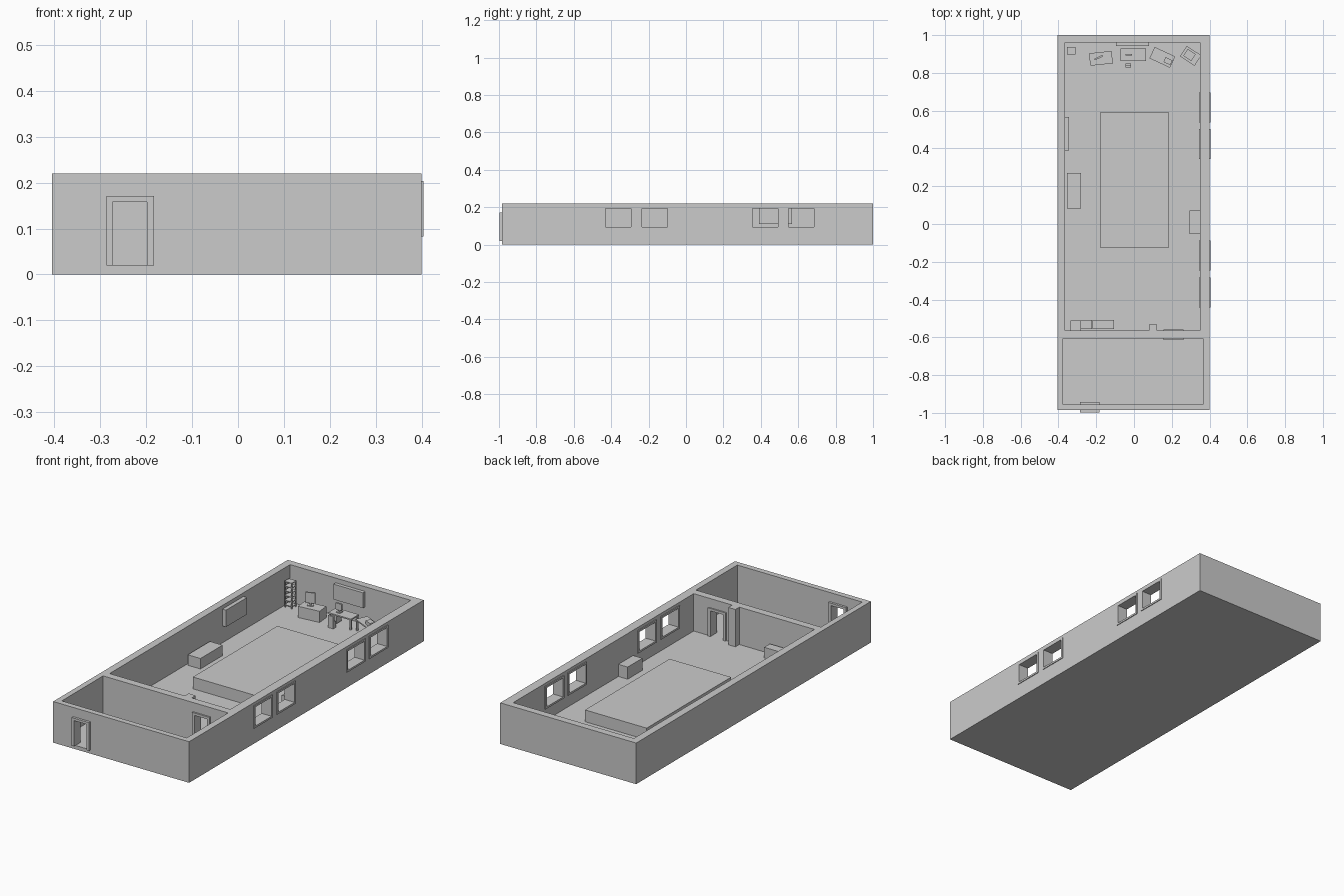
import bpy
from math import radians, cos, sin
from mathutils import Matrix

if "Cube" in bpy.data.objects:
    bpy.data.objects.remove(bpy.data.objects["Cube"])


def box(name, x0, x1, y0, y1, z0, z1):
    bpy.ops.mesh.primitive_cube_add(size=1)
    o = bpy.context.object
    o.name = name
    m = Matrix.Translation(((x0 + x1) / 2, (y0 + y1) / 2, (z0 + z1) / 2))
    o.data.transform(m @ Matrix.Diagonal((x1 - x0, y1 - y0, z1 - z0, 1)))
    return o


def cut(target, *ext):
    c = box("cutter", *ext)
    c.hide_render = True
    mod = target.modifiers.new("cut", 'BOOLEAN')
    mod.operation, mod.object, mod.solver = 'DIFFERENCE', c, 'EXACT'
    bpy.context.view_layer.objects.active = target
    bpy.ops.object.modifier_apply(modifier=mod.name)
    bpy.data.objects.remove(c, do_unlink=True)


def place(parts, x, y, deg):
    for o in parts:
        o.data.transform(Matrix.Translation((x, y, 0)) @ Matrix.Rotation(radians(deg), 4, 'Z'))


FLOOR = 0.02

# Building shell with two open-topped rooms
shell = box("building_shell", -0.405, 0.40, -0.985, 1.0, 0, 0.22)
cut(shell, -0.365, 0.35, -0.565, 0.962, FLOOR, 0.3)
cut(shell, -0.375, 0.365, -0.955, -0.605, FLOOR, 0.3)

# Windows: opening plus frame through the right wall
for i, y in enumerate((-0.362, -0.167, 0.424, 0.616)):
    h, z0, z1, t = 0.079, 0.083, 0.204, 0.010
    cut(shell, 0.3, 0.45, y - h + t, y + h - t, z0 + t, z1 - t)
    n = f"window_frame_{i}_"
    box(n + "bottom", 0.345, 0.404, y - h, y + h, z0, z0 + t)
    box(n + "top", 0.345, 0.404, y - h, y + h, z1 - t, z1)
    box(n + "left", 0.345, 0.404, y - h, y - h + t, z0 + t, z1 - t)
    box(n + "right", 0.345, 0.404, y + h - t, y + h, z0 + t, z1 - t)


# Doorways: opening plus three-sided frame
def doorway(name, x0, x1, y0, y1):
    cut(shell, x0 + 0.014, x1 - 0.015, y0 - 0.02, y1 + 0.02, FLOOR, 0.158)
    box(name + "_left", x0, x0 + 0.014, y0, y1, FLOOR, 0.171)
    box(name + "_right", x1 - 0.015, x1, y0, y1, FLOOR, 0.171)
    box(name + "_top", x0 + 0.014, x1 - 0.015, y0, y1, 0.158, 0.171)


doorway("entrance_frame", -0.287, -0.183, -0.998, -0.943)
doorway("inner_door_frame", 0.157, 0.262, -0.614, -0.558)

# Large items in the main room
box("platform", -0.18, 0.185, -0.125, 0.59, FLOOR, 0.083)
box("side_table", -0.355, -0.28, 0.082, 0.27, FLOOR, 0.076)
box("right_bench", 0.295, 0.35, -0.052, 0.072, FLOOR, 0.085)
box("pillar", 0.08, 0.122, -0.567, -0.532, FLOOR, 0.22)
box("left_wall_board", -0.367, -0.344, 0.39, 0.567, 0.11, 0.20)
box("back_wall_board", -0.095, 0.08, 0.943, 0.964, 0.113, 0.195)

# Cabinets along the partition
box("corner_cabinet", -0.335, -0.281, -0.565, -0.512, FLOOR, 0.09)
box("low_cabinet", -0.28, -0.222, -0.556, -0.508, FLOOR, 0.077)
box("low_counter", -0.22, -0.107, -0.556, -0.508, FLOOR, 0.077)

# Corner shelf rack
X0, X1, Y0, Y1 = -0.354, -0.310, 0.898, 0.936
for x in (X0, X1 - 0.005):
    for y in (Y0, Y1 - 0.005):
        box("rack_post", x, x + 0.005, y, y + 0.005, FLOOR, 0.16)
for i in range(6):
    z = 0.03 + i * 0.025
    box("rack_shelf", X0, X1, Y0, Y1, z, z + 0.004)


# Desks, built at the origin and then turned into place
def desk(name, x, y, deg, w, d, solid=False, pedestal=True):
    a, b = w / 2, d / 2
    if solid:
        p = [box(name + "_body", -a, a, -b, b, FLOOR, 0.08)]
    else:
        p = [box(name + "_top", -a, a, -b, b, 0.073, 0.08)]
        for sx in (-1, 1):
            for sy in (-1, 1):
                cx, cy = sx * (a - 0.006), sy * (b - 0.006)
                p.append(box(name + "_leg", cx - 0.004, cx + 0.004, cy - 0.004, cy + 0.004, FLOOR, 0.073))
        if pedestal:
            p.append(box(name + "_drawers", -a + 0.012, -a + 0.04, -b + 0.012, b - 0.012, 0.025, 0.073))
    place(p, x, y, deg)


def screen(name, x, y, deg, w, top):
    place([box(name + "_base", -w / 3, w / 3, -0.012, 0.012, 0.08, 0.084),
           box(name + "_stand", -0.004, 0.004, -0.003, 0.003, 0.084, 0.1),
           box(name + "_panel", -w / 2, w / 2, -0.006, 0.003, 0.094, top)], x, y, deg)


desk("desk_a", -0.175, 0.877, 6, 0.12, 0.066, solid=True)
screen("screen_a", -0.188, 0.882, 25, 0.048, 0.15)
desk("desk_b", -0.003, 0.897, 0, 0.135, 0.066)
screen("screen_b", -0.028, 0.897, 0, 0.036, 0.128)
desk("desk_c", 0.150, 0.882, -25, 0.12, 0.066, pedestal=False)
place([box("small_box", -0.02, 0.02, -0.014, 0.014, 0.08, 0.1)], 0.18, 0.862, -25)
desk("desk_d", 0.300, 0.890, -33, 0.092, 0.066)
place([box("tray", -0.03, 0.02, -0.022, 0.022, 0.08, 0.09)], 0.298, 0.892, -33)

# Small chair in front of the middle desk
box("chair_base", -0.046, -0.016, 0.838, 0.850, FLOOR, 0.055)
box("chair_back", -0.046, -0.016, 0.828, 0.838, FLOOR, 0.085)
